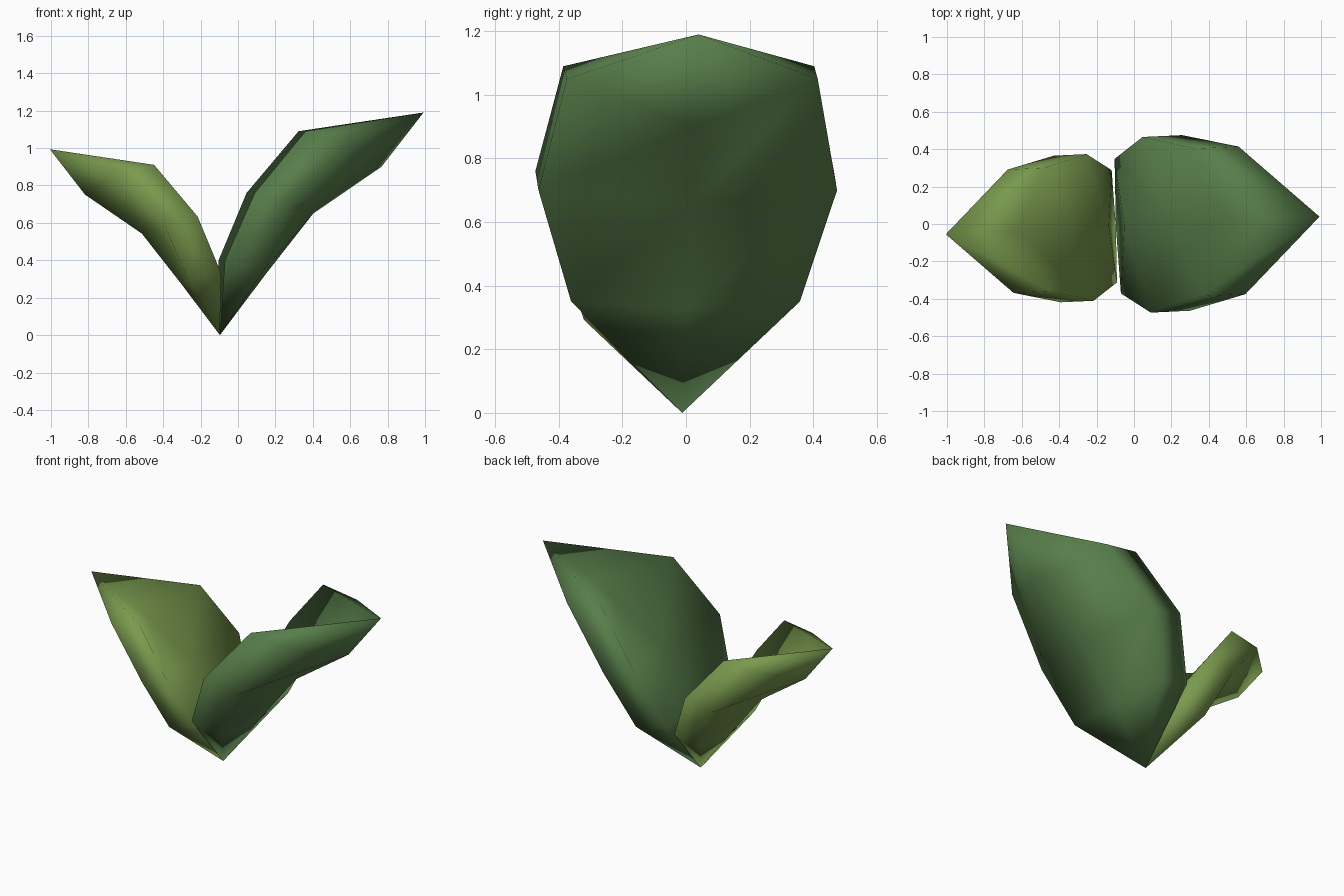
import bpy, bmesh, math

cube = bpy.data.objects.get("Cube")
if cube:
    bpy.data.objects.remove(cube, do_unlink=True)


def make_material(name, rgb):
    mat = bpy.data.materials.new(name)
    mat.use_nodes = True
    mat.diffuse_color = (*rgb, 1)
    mat.node_tree.nodes["Principled BSDF"].inputs["Base Color"].default_value = (*rgb, 1)
    return mat


# Leaf cross-sections from stem to tip:
# half width, then (x, z) of outer edge, outer middle, rim, inner middle
SECTIONS = [
    (0.36, (0.22, 0.35), (0.245, 0.325), (0.01, 0.40), (0.045, 0.385)),
    (0.47, (0.375, 0.70), (0.50, 0.65), (0.165, 0.76), (0.28, 0.71)),
    (0.395, (0.675, 1.05), (0.865, 0.90), (0.44, 1.09), (0.62, 0.95)),
]
TIP = (1.09, 0, 1.19)


def make_leaf(name, mat, scale, turn):
    bm = bmesh.new()
    rings = []
    for half, edge, outer, rim, inner in SECTIONS:
        points = [(edge, -half), (outer, 0), (edge, half),
                  (rim, half), (inner, 0), (rim, -half)]
        rings.append([bm.verts.new((x, y, z)) for (x, z), y in points])
    base = bm.verts.new((0, 0, 0))
    tip = bm.verts.new(TIP)
    for i in range(6):
        j = (i + 1) % 6
        bm.faces.new((base, rings[0][j], rings[0][i]))
        bm.faces.new((tip, rings[-1][i], rings[-1][j]))
        for low, high in zip(rings, rings[1:]):
            bm.faces.new((low[i], low[j], high[j], high[i]))
    bmesh.ops.recalc_face_normals(bm, faces=bm.faces[:])
    for face in bm.faces:
        face.smooth = True
    mesh = bpy.data.meshes.new(name)
    bm.to_mesh(mesh)
    bm.free()
    mesh.materials.append(mat)
    leaf = bpy.data.objects.new(name, mesh)
    leaf.location = (-0.097, -0.012, 0)
    leaf.rotation_euler.z = turn
    leaf.scale = (scale, scale, scale)
    bpy.context.collection.objects.link(leaf)
    return leaf


# Large dark leaf and a smaller, lighter one on the opposite side
TWIST = 0.047
make_leaf("large_leaf", make_material("dark green", (0.095, 0.205, 0.068)), 1.0, TWIST)
make_leaf("small_leaf", make_material("light green", (0.19, 0.32, 0.075)), 0.835, TWIST + math.pi)
